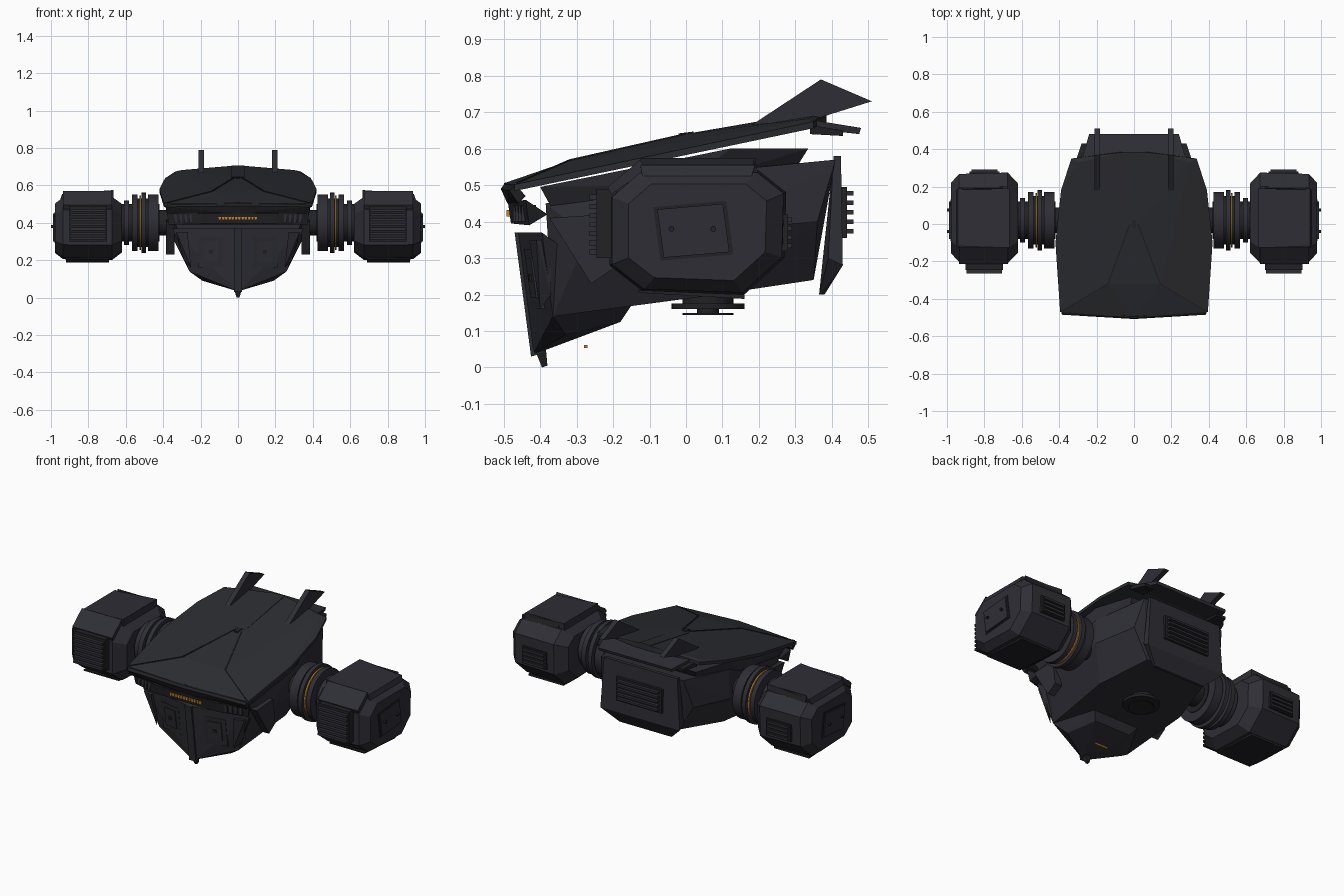
import bpy, bmesh, math
from mathutils import Matrix, Vector

cube = bpy.data.objects.get("Cube")
if cube:
    bpy.data.objects.remove(cube, do_unlink=True)


def material(name, rgb):
    m = bpy.data.materials.new(name)
    m.use_nodes = True
    m.diffuse_color = (*rgb, 1)
    m.node_tree.nodes["Principled BSDF"].inputs["Base Color"].default_value = (*rgb, 1)
    return m


ARMOUR = material("dark blue grey armour", (0.027, 0.027, 0.036))
COVER = material("charcoal plate", (0.025, 0.026, 0.031))
METAL = material("black metal", (0.016, 0.016, 0.019))
AMBER = material("amber light", (0.55, 0.24, 0.03))


def finish(name, bm, mat):
    bmesh.ops.recalc_face_normals(bm, faces=bm.faces)
    me = bpy.data.meshes.new(name)
    bm.to_mesh(me)
    bm.free()
    me.materials.append(mat)
    ob = bpy.data.objects.new(name, me)
    bpy.context.collection.objects.link(ob)
    return ob


def solid(name, pts, mat):
    """Faceted solid wrapped round a few corner points."""
    bm = bmesh.new()
    for p in pts:
        bm.verts.new(p)
    out = bmesh.ops.convex_hull(bm, input=bm.verts)
    junk = {v for v in out["geom_interior"] + out["geom_unused"] if isinstance(v, bmesh.types.BMVert)}
    bmesh.ops.delete(bm, geom=list(junk), context="VERTS")
    bmesh.ops.dissolve_limit(bm, angle_limit=0.02, verts=bm.verts, edges=bm.edges)
    return finish(name, bm, mat)


def sym(name, half, mat):
    return solid(name, [(s * x, y, z) for x, y, z in half for s in (1, -1)], mat)


def pair(name, pts, mat):
    for side, s in (("left", 1), ("right", -1)):
        solid(f"{side}_{name}", [(s * x, y, z) for x, y, z in pts], mat)


def block(x, y, z):
    return [(a, b, c) for a in x for b in y for c in z]


def prism(x0, x1, profile):
    return [(x, y, z) for x in (x0, x1) for y, z in profile]


def disc(name, centre, axis, radius, depth, mat, sides=32):
    bm = bmesh.new()
    turn = Vector((0, 0, 1)).rotation_difference(Vector(axis)).to_matrix().to_4x4()
    bmesh.ops.create_cone(bm, cap_ends=True, segments=sides, radius1=radius, radius2=radius,
                          depth=depth, matrix=Matrix.Translation(centre) @ turn)
    for f in bm.faces:
        f.smooth = len(f.verts) == 4
    for e in bm.edges:
        e.smooth = all(len(f.verts) == 4 for f in e.link_faces)
    return finish(name, bm, mat)


# Main hull
sym("hull", [(.35, -.385, .45), (.26, -.365, .14), (.37, -.27, .36), (.37, .12, .38),
             (.28, .05, .195), (.2, .35, .24), (.27, .41, .57), (.35, .1, .54), (.3, .36, .4)], ARMOUR)
sym("upper_collar", [(.35, -.37, .44), (.38, -.4, .495), (.37, .12, .6), (.3, .335, .6),
                     (.28, .31, .56), (.36, 0, .5)], ARMOUR)
pair("hull_cheek", prism(.34, .385, [(-.375, .41), (-.26, .23), (-.2, .27), (-.22, .42)]), ARMOUR)

# Wedge chest with keel and foot
sym("chest", [(.02, -.46, .37), (.35, -.395, .37), (.26, -.365, .14), (.005, -.42, .035),
              (.19, -.33, .09), (.12, -.18, .125), (.15, -.15, .17), (.3, -.3, .3)], ARMOUR)
sym("keel", prism(0, .022, [(-.47, .37), (-.44, .37), (-.425, .03), (-.39, .04)]), COVER)
sym("keel_foot", [(.022, -.415, .05), (.022, -.385, .06), (.008, -.395, 0), (.008, -.38, .005)], METAL)


def chest_y(x, z):
    return -.462 + .19 * x + .14 * (.37 - z)


for name, x0, x1, z0, z1, out, mat in [("chest_panel", .08, .21, .16, .325, .004, COVER),
                                       ("chest_hatch", .105, .185, .19, .3, .009, ARMOUR),
                                       ("chest_latch", .135, .155, .235, .255, .014, METAL)]:
    pair(name, [(x, chest_y(x, z) - d, z) for x in (x0, x1) for z in (z0, z1) for d in (out, -.03)], mat)
pair("chest_rib", [(.27, -.43, .35), (.33, -.41, .35), (.25, -.4, .16), (.29, -.37, .2),
                   (.27, -.38, .35), (.33, -.37, .35)], ARMOUR)
solid("belly_light", block((-.04, .04), (-.28, -.27), (.053, .062)), AMBER)

# Front lamp band
sym("lamp_band", [(.2, -.48, .395), (.2, -.488, .45), (.37, -.43, .39), (.38, -.44, .46), (.35, -.38, .42)], METAL)
for i in range(12):
    x = -.104 + i * .0175
    solid(f"lamp_{i + 1}", block((x, x + .013), (-.492, -.47), (.414, .432)), AMBER)
for i in range(4):
    x = .245 + i * .027
    y = -.478 + (x - .2) * .29
    pair(f"band_slat_{i + 1}", block((x, x + .015), (y - .01, y + .03), (.4, .445)), ARMOUR)
sym("front_lip", [(0, -.508, .49), (0, -.495, .508), (0, -.46, .47), (0, -.49, .45),
                  (.385, -.485, .485), (.39, -.465, .5), (.385, -.44, .47), (.38, -.46, .45)], METAL)

# Sloping top cover with central ridge
rim = [(.395, -.47), (.42, -.1), (.39, .18), (.335, .35), (.07, .385)]
top = [(x, y, .502 + (y + .47) * .21) for x, y in rim]
sym("top_cover", top + [(x, y, z - .018) for x, y, z in top] +
    [(0, -.5, .505), (0, -.49, .49), (.14, -.32, .567), (.02, 0, .64), (.05, .385, .703), (.3, .33, .682)], COVER)
sym("spine_plate", [(.035, .02, .644), (.035, .385, .707), (.035, .02, .63), (.035, .385, .69)], COVER)
sym("spine_tip", [(.012, .02, .647), (.012, -.02, .642), (.012, .02, .62), (.012, -.02, .62)], METAL)
seam = [(.022, 0, .64), (.14, -.32, .568), (.385, -.465, .505)]
for i, (a, b) in enumerate(zip(seam, seam[1:])):
    pair(f"cover_seam_{i + 1}", [(x + d, y, z + h) for x, y, z in (a, b) for d in (-.004, .004)
                                 for h in (-.008, .003)], METAL)

# Tail flap, tail steps and fins
sym("tail_flap", [(.28, .34, .68), (.28, .34, .655), (.24, .48, .657), (.24, .475, .64)], ARMOUR)
pair("tail_step", [(.22, .34, .665), (.31, .34, .665), (.28, .43, .65), (.22, .43, .65),
                   (.22, .34, .64), (.31, .34, .64), (.28, .43, .635), (.22, .43, .635)], METAL)
pair("tail_fin", prism(.182, .212, [(.18, .665), (.37, .79), (.51, .73), (.35, .68)]), ARMOUR)

# Back armour and louvre
sym("back_plate", [(.24, .405, .58), (.24, .425, .58), (.26, .43, .28), (.26, .39, .3),
                   (.17, .365, .2), (.17, .38, .2)], ARMOUR)
solid("back_vent", block((-.15, .15), (.42, .442), (.355, .495)), METAL)
for i in range(5):
    z = .368 + i * .026
    solid(f"back_louvre_{i + 1}", block((-.135, .135), (.43, .46), (z, z + .012)), ARMOUR)

# Belly hatch
for name, z, r, d in (("belly_neck", .19, .07, .04), ("belly_disc", .168, .1, .016), ("belly_cap", .147, .07, .006)):
    disc(name, (0, .06, z), (0, 0, 1), r, d, METAL)
disc("belly_stem", (0, .06, .16), (0, 0, 1), .03, .025, METAL)

# Shoulder joints: stacked rings on an axle
rings = [("axle", .33, .64, .068, METAL), ("sleeve", .42, .62, .1, METAL),
         ("inner_ring", .425, .48, .152, ARMOUR), ("wide_ring", .492, .517, .162, ARMOUR),
         ("light_ring", .519, .527, .145, AMBER), ("mid_ring", .538, .566, .152, ARMOUR),
         ("outer_ring", .584, .61, .12, ARMOUR), ("ring_core", .44, .56, .13, METAL)]
for side, s in (("left", 1), ("right", -1)):
    for name, x0, x1, r, mat in rings:
        disc(f"{side}_{name}", (s * (x0 + x1) / 2, .02, .4), (1, 0, 0), r, x1 - x0, mat)

# Side pods: octagonal blocks with chamfered ends
octagon = [(-.21, .47), (-.13, .54), (.2, .54), (.275, .48), (.27, .3), (.16, .2), (-.12, .21), (-.21, .28)]


def shrink(k):
    return [(.03 + (y - .03) * k, .375 + (z - .375) * k) for y, z in octagon]


pod = []
for x, k in ((.62, .76), (.675, 1), (.935, .97), (.978, .78)):
    pod += [(x, y, z) for y, z in shrink(k)]
pair("pod", pod, ARMOUR)
pair("pod_roof", [(.665, -.125, .575), (.665, .19, .575), (.94, -.125, .555), (.94, .19, .555),
                  (.665, -.125, .53), (.665, .19, .53), (.95, -.12, .525), (.95, .18, .525)], ARMOUR)
pair("pod_brow", [(x, y, z) for x in (.675, .935) for y, z in
                  ((-.125, .57), (-.215, .495), (-.205, .475), (-.11, .54))], ARMOUR)
pair("pod_roof_tail", prism(.7, .92, [(.185, .57), (.2, .53), (.18, .53)]), METAL)
pair("pod_floor", prism(.69, .92, [(-.13, .212), (.16, .2), (.16, .188), (-.13, .205)]), METAL)

# Pod front louvre, rear vent and outer access panel
pair("pod_front_vent", block((.7, .9), (-.245, -.19), (.3, .49)), METAL)
for i in range(7):
    z = .31 + i * .025
    pair(f"pod_front_slat_{i + 1}", block((.705, .895), (-.264, -.23), (z, z + .014)), ARMOUR)
pair("pod_rear_vent", block((.72, .88), (.25, .28), (.32, .42)), METAL)
for i in range(4):
    z = .327 + i * .024
    pair(f"pod_rear_slat_{i + 1}", block((.73, .87), (.27, .291), (z, z + .013)), ARMOUR)
panel = [(-.09, .44), (.11, .457), (.13, .31), (-.07, .293)]
pair("access_frame", prism(.97, .982, panel), METAL)
pair("access_panel", prism(.97, .988, [(.02 + (y - .02) * .9, .375 + (z - .375) * .9) for y, z in panel]), ARMOUR)
for side, s in (("left", 1), ("right", -1)):
    for i, y in enumerate((-.04, .075)):
        disc(f"{side}_panel_bolt_{i + 1}", (s * .99, y, .38), (1, 0, 0), .008, .02, METAL, 10)
